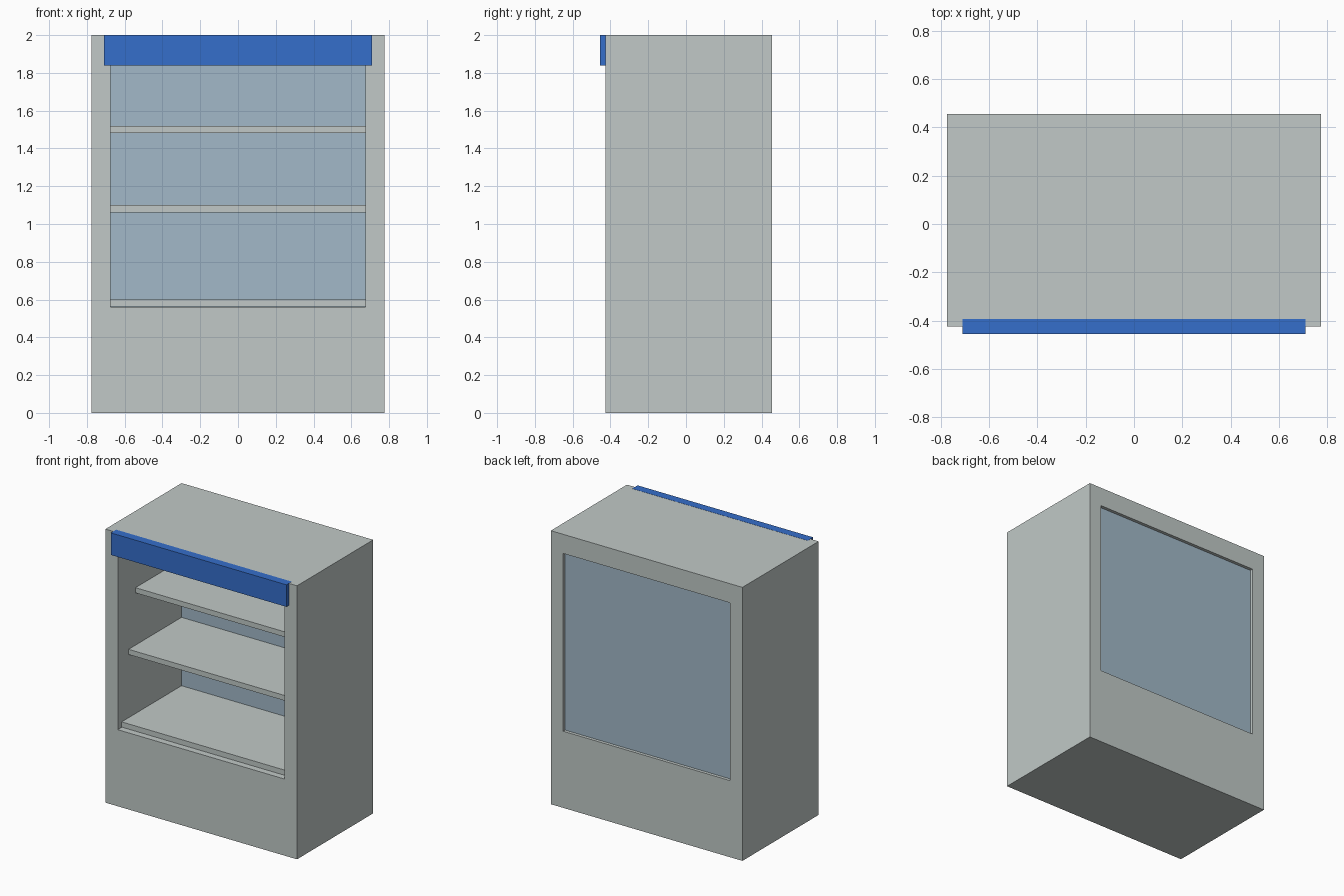
import bpy
import bmesh

default = bpy.data.objects.get("Cube")
if default:
    bpy.data.objects.remove(default, do_unlink=True)


def make_material(name, rgb):
    mat = bpy.data.materials.new(name)
    mat.use_nodes = True
    mat.diffuse_color = (*rgb, 1)
    mat.node_tree.nodes["Principled BSDF"].inputs["Base Color"].default_value = (*rgb, 1)
    return mat


def add_object(name, bm, mat):
    bmesh.ops.recalc_face_normals(bm, faces=bm.faces[:])
    mesh = bpy.data.meshes.new(name)
    bm.to_mesh(mesh)
    bm.free()
    mesh.materials.append(mat)
    obj = bpy.data.objects.new(name, mesh)
    bpy.context.collection.objects.link(obj)
    return obj


def add_box(name, half_width, y_range, z_range, mat):
    bm = bmesh.new()
    bmesh.ops.create_cube(bm, size=1)
    for v in bm.verts:
        v.co.x *= 2 * half_width
        v.co.y = y_range[v.co.y > 0]
        v.co.z = z_range[v.co.z > 0]
    return add_object(name, bm, mat)


def add_frame(name, outer, inner, y_range, mat):
    """Rectangular frame, open from front to back; rects are (half width, bottom, top)."""
    bm = bmesh.new()

    def ring(rect, y):
        w, low, high = rect
        return [bm.verts.new((x, y, z)) for x, z in
                ((-w, low), (w, low), (w, high), (-w, high))]

    front, back = y_range
    loops = [ring(outer, front), ring(inner, front), ring(inner, back), ring(outer, back)]
    for a, b in zip(loops, loops[1:] + loops[:1]):
        for i in range(4):
            j = (i + 1) % 4
            bm.faces.new((a[i], a[j], b[j], b[i]))
    return add_object(name, bm, mat)


grey = make_material("light grey", (0.533, 0.584, 0.571))
glass_blue = make_material("pale glass blue", (0.361, 0.485, 0.578))
sign_blue = make_material("bright blue", (0.036, 0.156, 0.597))

FRONT, BACK = -0.425, 0.455
OPENING = 0.675
GLASS_FRONT = 0.312

# Cabinet body with an opening right through it
add_frame("cabinet", (0.775, 0, 2), (OPENING, 0.56, 1.86), (FRONT, BACK), grey)

# Rear panel, slightly recessed from the back
add_box("rear_glass", OPENING, (GLASS_FRONT, 0.432), (0.56, 1.86), glass_blue)

# Shelves, each set further back than the one below
for label, top, setback in (("lower", 0.6, 0.045), ("middle", 1.1, 0.125), ("upper", 1.52, 0.205)):
    add_box(label + "_shelf", OPENING, (FRONT + setback, GLASS_FRONT), (top - 0.038, top), grey)

# Header sign across the top of the front
add_box("header_sign", 0.71, (-0.455, -0.393), (1.84, 2.001), sign_blue)
